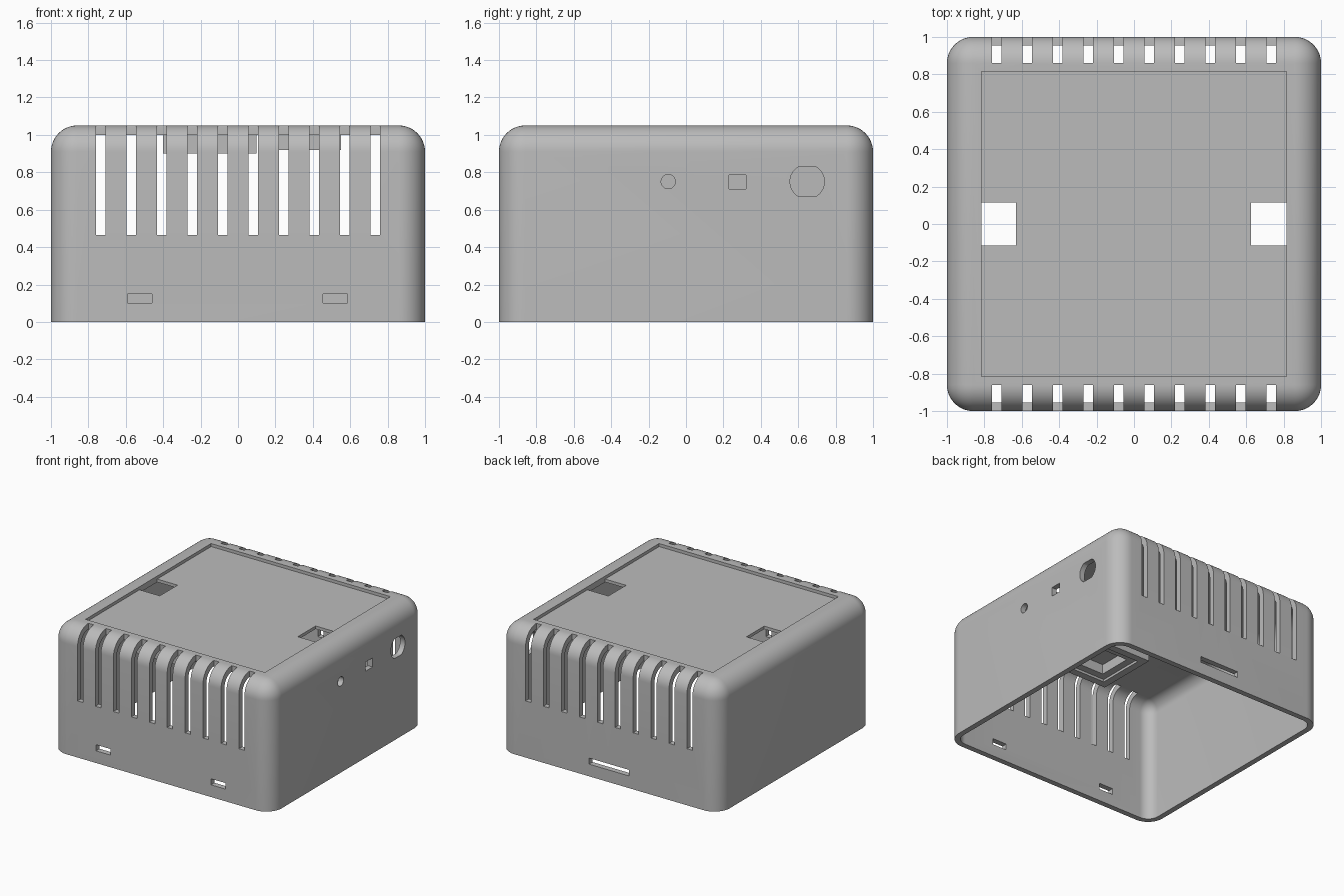
import bpy, bmesh, math
from mathutils import Matrix, Vector

if "Cube" in bpy.data.objects:
    bpy.data.objects.remove(bpy.data.objects["Cube"])

grey = bpy.data.materials.new("light_grey_plastic")
grey.diffuse_color = (0.5, 0.5, 0.5, 1)
grey.use_nodes = True
grey.node_tree.nodes["Principled BSDF"].inputs["Base Color"].default_value = grey.diffuse_color


def make(name, bm):
    me = bpy.data.meshes.new(name)
    bmesh.ops.recalc_face_normals(bm, faces=bm.faces)
    bm.to_mesh(me)
    bm.free()
    me.materials.append(grey)
    ob = bpy.data.objects.new(name, me)
    bpy.context.collection.objects.link(ob)
    return ob


def box(bm, x0, x1, y0, y1, z0, z1):
    m = Matrix.Translation(((x0 + x1) / 2, (y0 + y1) / 2, (z0 + z1) / 2))
    m = m @ Matrix.Diagonal((x1 - x0, y1 - y0, z1 - z0, 1))
    return bmesh.ops.create_cube(bm, size=1, matrix=m)["verts"]


def rounded_box(name, half, z0, z1, radius):
    """Box with every edge rounded except those around the bottom."""
    bm = bmesh.new()
    box(bm, -half, half, -half, half, z0, z1)
    edges = [e for e in bm.edges if max(v.co.z for v in e.verts) > z0 + 0.01]
    bmesh.ops.bevel(bm, geom=edges, offset=radius, offset_type='OFFSET', segments=12,
                    profile=0.5, affect='EDGES', clamp_overlap=True)
    return make(name, bm)


def cut(target, cutter):
    mod = target.modifiers.new("cut", 'BOOLEAN')
    mod.operation = 'DIFFERENCE'
    mod.solver = 'EXACT'
    mod.object = cutter
    bpy.context.view_layer.objects.active = target
    bpy.ops.object.modifier_apply(modifier=mod.name)
    bpy.data.objects.remove(cutter)


# Hollow shell, open underneath
shell = rounded_box("case_shell", 1.0, 0, 1.05, 0.14)
cut(shell, rounded_box("cavity_cutter", 0.955, -0.2, 1.0, 0.095))

# Shallow label recess in the lid, vent slots, latch slots
bm = bmesh.new()
box(bm, -0.815, 0.815, -0.815, 0.815, 1.025, 1.2)
for i in range(10):
    x = (i - 4.5) * 0.163
    for y0, y1 in ((-1.1, -0.86), (0.86, 1.1)):
        box(bm, x - 0.025, x + 0.025, y0, y1, 0.465, 1.2)
for x in (-0.525, 0.52):
    box(bm, x - 0.065, x + 0.065, -1.1, -0.9, 0.1, 0.15)
box(bm, -0.18, 0.18, 0.9, 1.1, 0.1, 0.15)

# Side ports: small round, square, and a large round one with flats
box(bm, 0.9, 1.1, 0.23, 0.32, 0.71, 0.785)
for y, r, flat in ((-0.095, 0.038, 1), (0.648, 0.092, 0.08)):
    m = Matrix.Translation((1, y, 0.75)) @ Matrix.Rotation(math.pi / 2, 4, 'Y')
    vs = bmesh.ops.create_cone(bm, cap_ends=True, segments=32, radius1=r, radius2=r,
                               depth=0.2, matrix=m)["verts"]
    if flat < r:
        for s in (1, -1):
            geom = set(vs) | {e for v in vs for e in v.link_edges} | {f for v in vs for f in v.link_faces}
            res = bmesh.ops.bisect_plane(bm, geom=list(geom), plane_co=Vector((1, y, 0.75 + s * flat)),
                                         plane_no=Vector((0, 0, s)), clear_outer=True)
            rim = [e for e in res["geom_cut"] if isinstance(e, bmesh.types.BMEdge)]
            bmesh.ops.holes_fill(bm, edges=[e for e in bm.edges if e.is_boundary], sides=0)
            vs = [v for v in bm.verts if abs(v.co.y - y) < 0.1 and abs(v.co.z - 0.75) < 0.1
                  and v.co.x > 0.85]
cut(shell, make("opening_cutter", bm))

# Two rectangular windows through the lid
bm = bmesh.new()
for x0, x1 in ((-0.815, -0.63), (0.625, 0.815)):
    box(bm, x0, x1, -0.115, 0.115, 0.9, 1.2)
cut(shell, make("window_cutter", bm))


# Mounting frames hanging from the inside of the lid
def frame(name, x0, x1, y0, y1, z0, t):
    bm = bmesh.new()
    box(bm, x0, x1, y0, y0 + t, z0, 1.005)
    box(bm, x0, x1, y1 - t, y1, z0, 1.005)
    box(bm, x0, x0 + t, y0 + t, y1 - t, z0, 1.005)
    box(bm, x1 - t, x1, y0 + t, y1 - t, z0, 1.005)
    return make(name, bm)


frame("inner_mount_frame", -0.4, 0.1, -0.82, -0.3, 0.9, 0.06)
frame("inner_mount_step", -0.34, 0.04, -0.76, -0.36, 0.92, 0.06)
frame("inner_side_frame", 0.2, 0.55, -0.6, -0.2, 0.92, 0.05)

# Smooth rounded edges, keep cut edges sharp
bpy.ops.object.select_all(action='DESELECT')
shell.select_set(True)
bpy.context.view_layer.objects.active = shell
bpy.ops.object.shade_smooth_by_angle(angle=math.radians(30))
